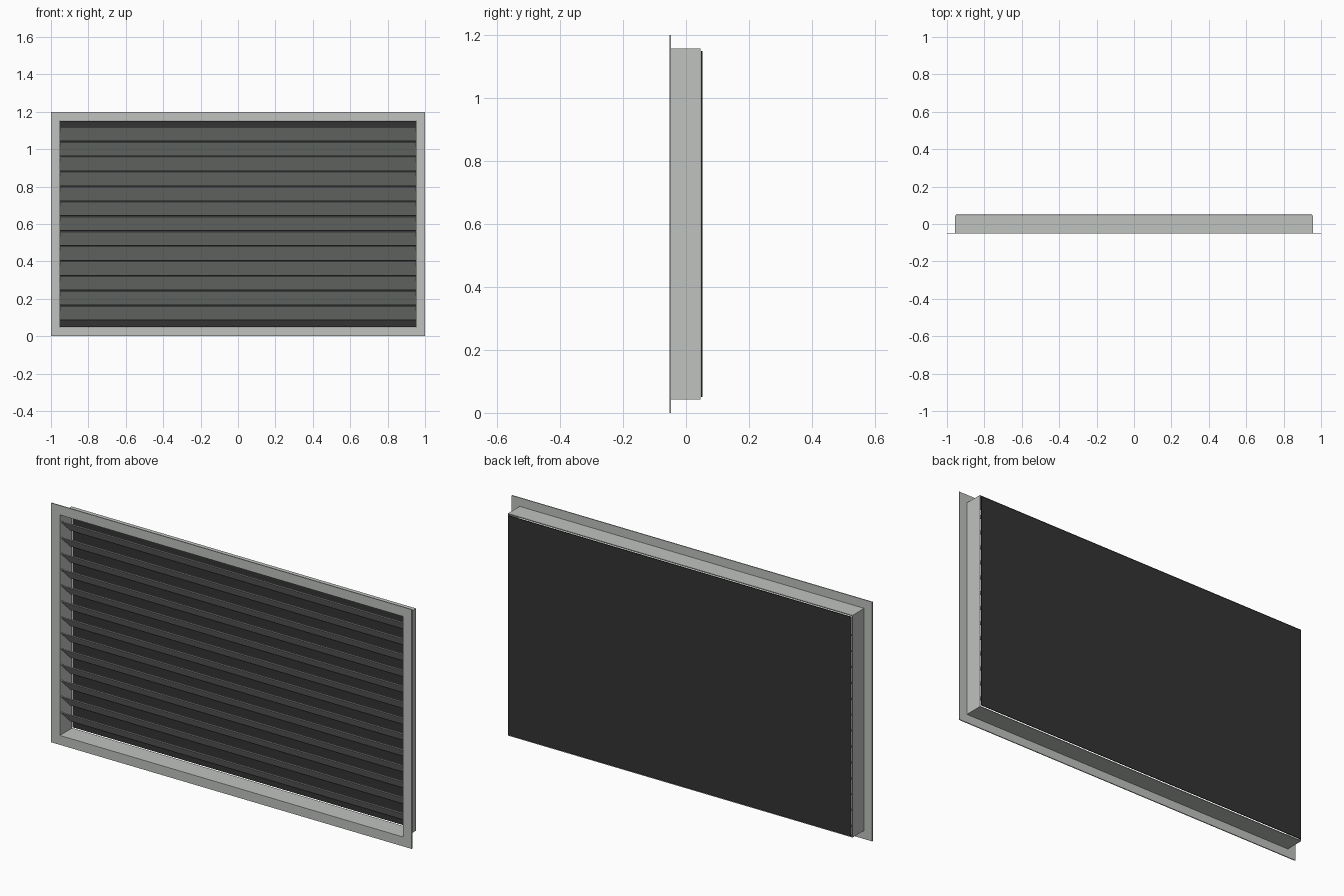
import bpy, bmesh

if "Cube" in bpy.data.objects:
    bpy.data.objects.remove(bpy.data.objects["Cube"])


def material(name, rgb):
    m = bpy.data.materials.new(name)
    m.diffuse_color = (*rgb, 1)
    m.use_nodes = True
    m.node_tree.nodes["Principled BSDF"].inputs["Base Color"].default_value = m.diffuse_color
    return m


GREY = material("grey_metal", (0.52, 0.54, 0.52))
BLACK = material("black_backing", (0.033, 0.033, 0.033))
MID = 0.6  # height of the grille centre


def finish(name, bm, mat):
    bmesh.ops.recalc_face_normals(bm, faces=bm.faces)
    me = bpy.data.meshes.new(name)
    bm.to_mesh(me)
    bm.free()
    me.materials.append(mat)
    ob = bpy.data.objects.new(name, me)
    bpy.context.collection.objects.link(ob)
    return ob


def ring(name, outer, inner, y0, y1, mat):
    """Rectangular frame: outer and inner are half sizes in x and z."""
    bm = bmesh.new()
    loops = []
    for (hx, hz), y in ((outer, y0), (outer, y1), (inner, y1), (inner, y0)):
        loops.append([bm.verts.new((sx * hx, y, MID + sz * hz))
                      for sx, sz in ((-1, -1), (1, -1), (1, 1), (-1, 1))])
    for a in range(4):
        p, q = loops[a], loops[(a + 1) % 4]
        for i in range(4):
            j = (i + 1) % 4
            bm.faces.new((p[i], p[j], q[j], q[i]))
    return finish(name, bm, mat)


def prism(name, profile, half, mat):
    """Extrude a (y, z) profile along x."""
    bm = bmesh.new()
    ends = [[bm.verts.new((x, y, z)) for y, z in profile] for x in (-half, half)]
    n = len(profile)
    for e in ends:
        bm.faces.new(e)
    for i in range(n):
        j = (i + 1) % n
        bm.faces.new((ends[0][i], ends[0][j], ends[1][j], ends[1][i]))
    return finish(name, bm, mat)


# Front flange and the duct collar behind it
INNER = (0.952, 0.553)
ring("front_flange", (1.0, 0.6), INNER, -0.052, -0.047, GREY)
ring("duct_collar", (0.956, 0.557), INNER, -0.047, 0.046, GREY)

# Thirteen slats sloping down towards the back
T = 0.003
for k in range(13):
    z = 1.119 - 0.0797 * k
    prism(f"slat_{k + 1}",
          [(-0.045, z - T), (-0.045 + T, z), (0.034, z - 0.076 + T), (0.034 - T, z - 0.076)],
          INNER[0], GREY)

# Dark sheet closing the back
prism("back_panel", [(0.048, 0.05), (0.052, 0.05), (0.052, 1.15), (0.048, 1.15)], 0.952, BLACK)
